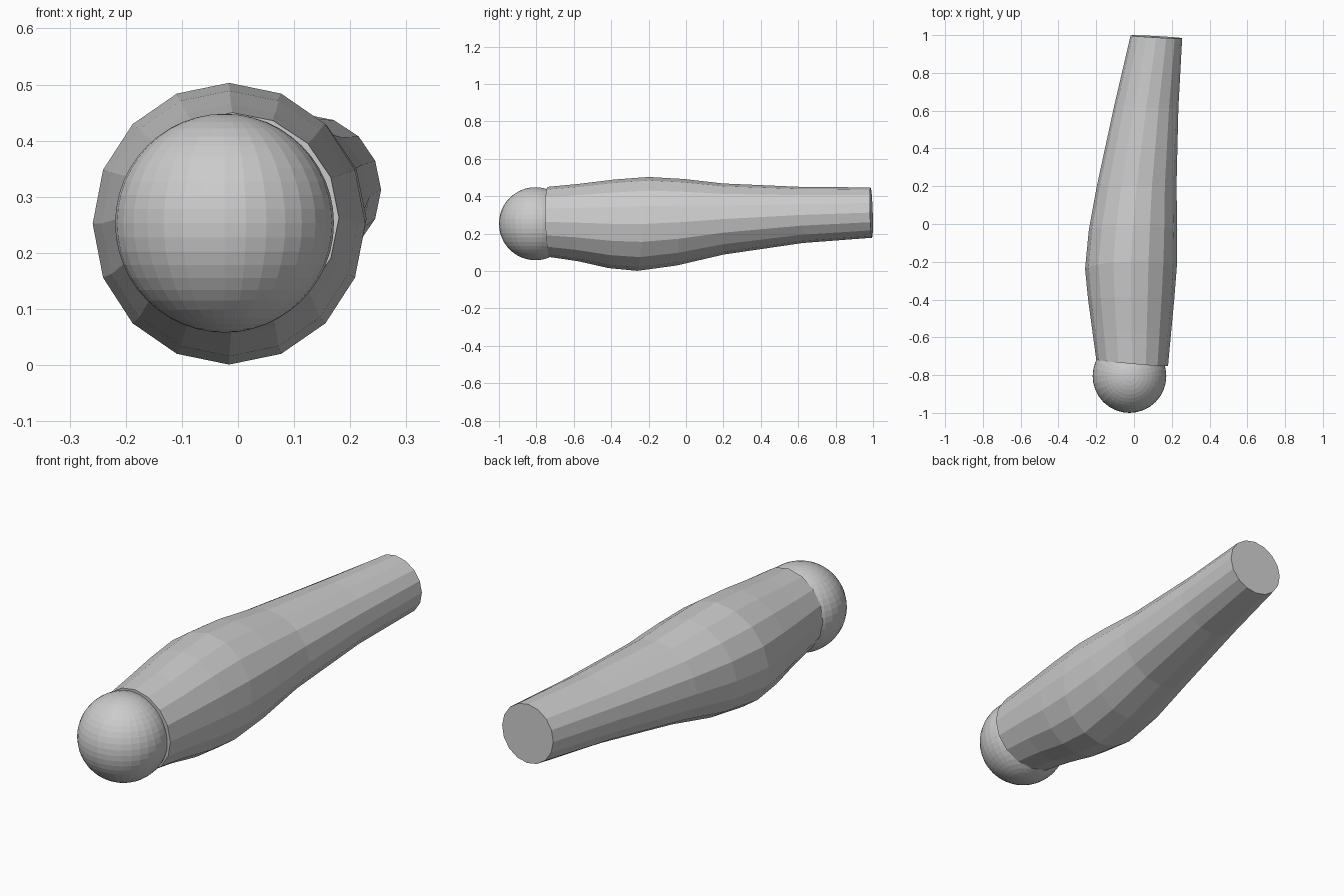
import bpy
import bmesh
from math import sin, cos, tau

default_cube = bpy.data.objects.get("Cube")
if default_cube:
    bpy.data.objects.remove(default_cube, do_unlink=True)

SIDES = 16


def make_object(name, bm):
    bmesh.ops.recalc_face_normals(bm, faces=bm.faces)
    mesh = bpy.data.meshes.new(name)
    bm.to_mesh(mesh)
    bm.free()
    obj = bpy.data.objects.new(name, mesh)
    bpy.context.collection.objects.link(obj)
    return obj


def add_ring(bm, y, left, right, low, high, yaw, pitch):
    """Elliptical cross-section, skewed in y across its width and height."""
    cx, cz = (left + right) / 2, (low + high) / 2
    rx, rz = (right - left) / 2, (high - low) / 2
    ring = []
    for i in range(SIDES):
        dx, dz = rx * cos(tau * i / SIDES), rz * sin(tau * i / SIDES)
        ring.append(bm.verts.new((cx + dx, y + yaw * dx + pitch * dz, cz + dz)))
    return ring


# Tapering limb: y, x extents, z extents, skew
sections = [
    (-0.735, -0.20, 0.18, 0.075, 0.45, -0.09, -0.03),
    (-0.58, -0.22, 0.195, 0.053, 0.465, -0.05, 0.0),
    (-0.40, -0.243, 0.213, 0.016, 0.489, 0.0, 0.06),
    (-0.23, -0.259, 0.227, 0.001, 0.503, 0.03, 0.12),
    (-0.03, -0.239, 0.229, 0.03, 0.492, 0.0, 0.08),
    (0.20, -0.197, 0.225, 0.088, 0.468, 0.0, 0.0),
    (0.62, -0.105, 0.235, 0.15, 0.45, -0.03, -0.03),
    (0.991, -0.018, 0.255, 0.178, 0.447, -0.055, -0.03),
]
bm = bmesh.new()
rings = [add_ring(bm, *section) for section in sections]
for a, b in zip(rings, rings[1:]):
    for i in range(SIDES):
        j = (i + 1) % SIDES
        bm.faces.new((a[i], a[j], b[j], b[i]))
for end in (rings[0], rings[-1]):
    bm.faces.new(end)
make_object("limb", bm)

# Ball joint at the wide end
bm = bmesh.new()
bmesh.ops.create_uvsphere(bm, u_segments=32, v_segments=24, radius=0.195)
ball = make_object("ball_joint", bm)
ball.location = (-0.024, -0.805, 0.253)
